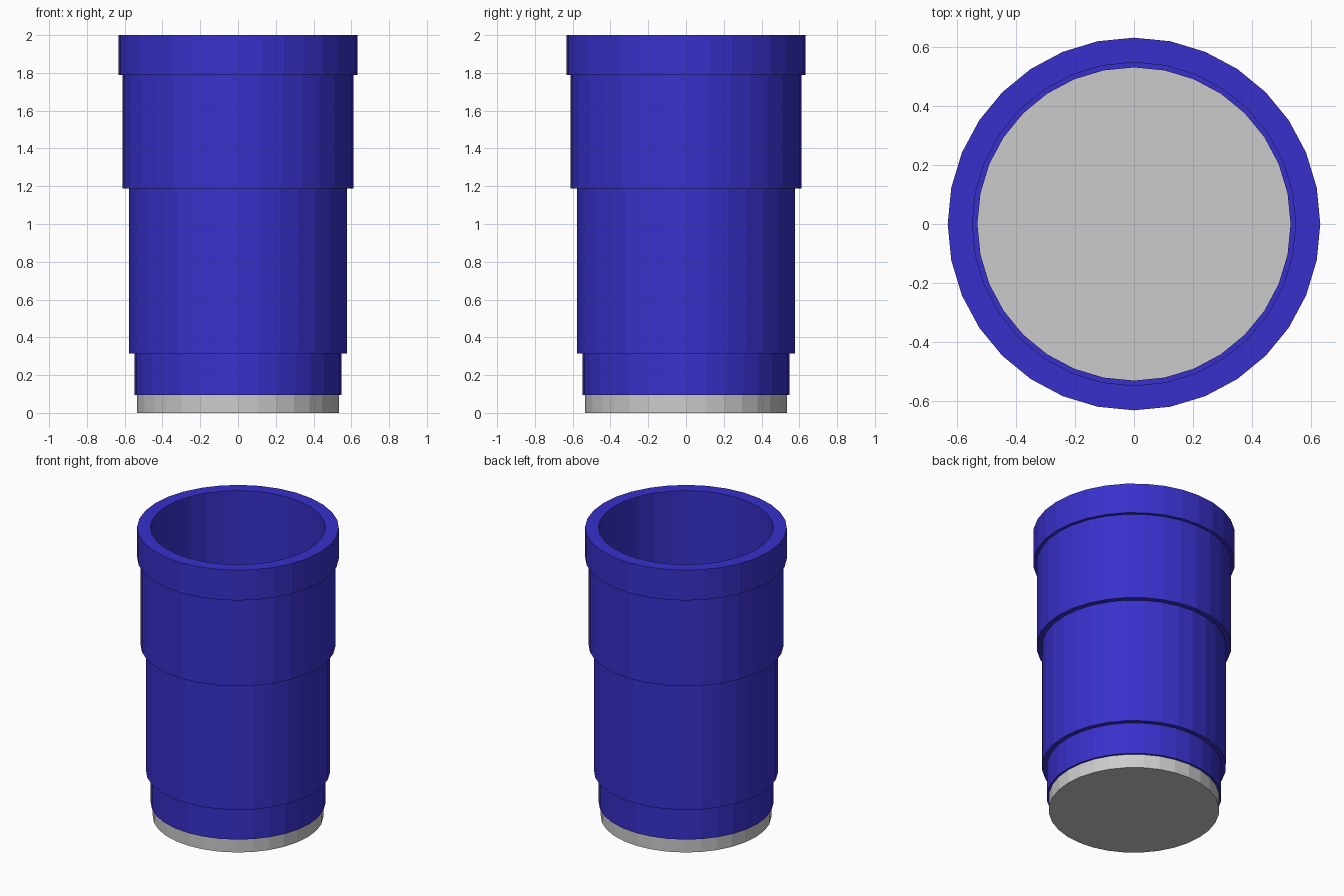
import bpy, bmesh, math

if "Cube" in bpy.data.objects:
    bpy.data.objects.remove(bpy.data.objects["Cube"])

SIDES = 32


def lathe(name, profile, closed, color=None):
    """Revolve (radius, z) points around z; open profiles get end caps."""
    bm = bmesh.new()
    rings = []
    for r, z in profile:
        rings.append([bm.verts.new((r * math.cos(2 * math.pi * i / SIDES),
                                    r * math.sin(2 * math.pi * i / SIDES), z))
                      for i in range(SIDES)])
    pairs = list(zip(rings, rings[1:]))
    if closed:
        pairs.append((rings[-1], rings[0]))
    for a, b in pairs:
        for i in range(SIDES):
            j = (i + 1) % SIDES
            bm.faces.new((a[i], a[j], b[j], b[i]))
    if not closed:
        bm.faces.new(rings[0][::-1])
        bm.faces.new(rings[-1])
    bmesh.ops.recalc_face_normals(bm, faces=bm.faces)
    mesh = bpy.data.meshes.new(name)
    bm.to_mesh(mesh)
    bm.free()
    obj = bpy.data.objects.new(name, mesh)
    bpy.context.collection.objects.link(obj)
    if color:
        mat = bpy.data.materials.new(name + "_blue")
        mat.diffuse_color = color
        mat.use_nodes = True
        mat.node_tree.nodes["Principled BSDF"].inputs["Base Color"].default_value = mat.diffuse_color
        mesh.materials.append(mat)
    return obj


# Grey base disc
lathe("base", [(0.535, 0.0), (0.535, 0.095)], False)

# Stepped blue sleeve: outside going up, then the inner wall going down
lathe("cup_body", [
    (0.532, 0.095), (0.548, 0.095), (0.548, 0.315),
    (0.578, 0.315), (0.578, 1.187),
    (0.612, 1.187), (0.612, 1.79),
    (0.633, 1.79), (0.633, 2.0),
    (0.549, 2.0), (0.549, 0.315), (0.532, 0.315),
], True, (0.04, 0.03, 0.60, 1.0))
